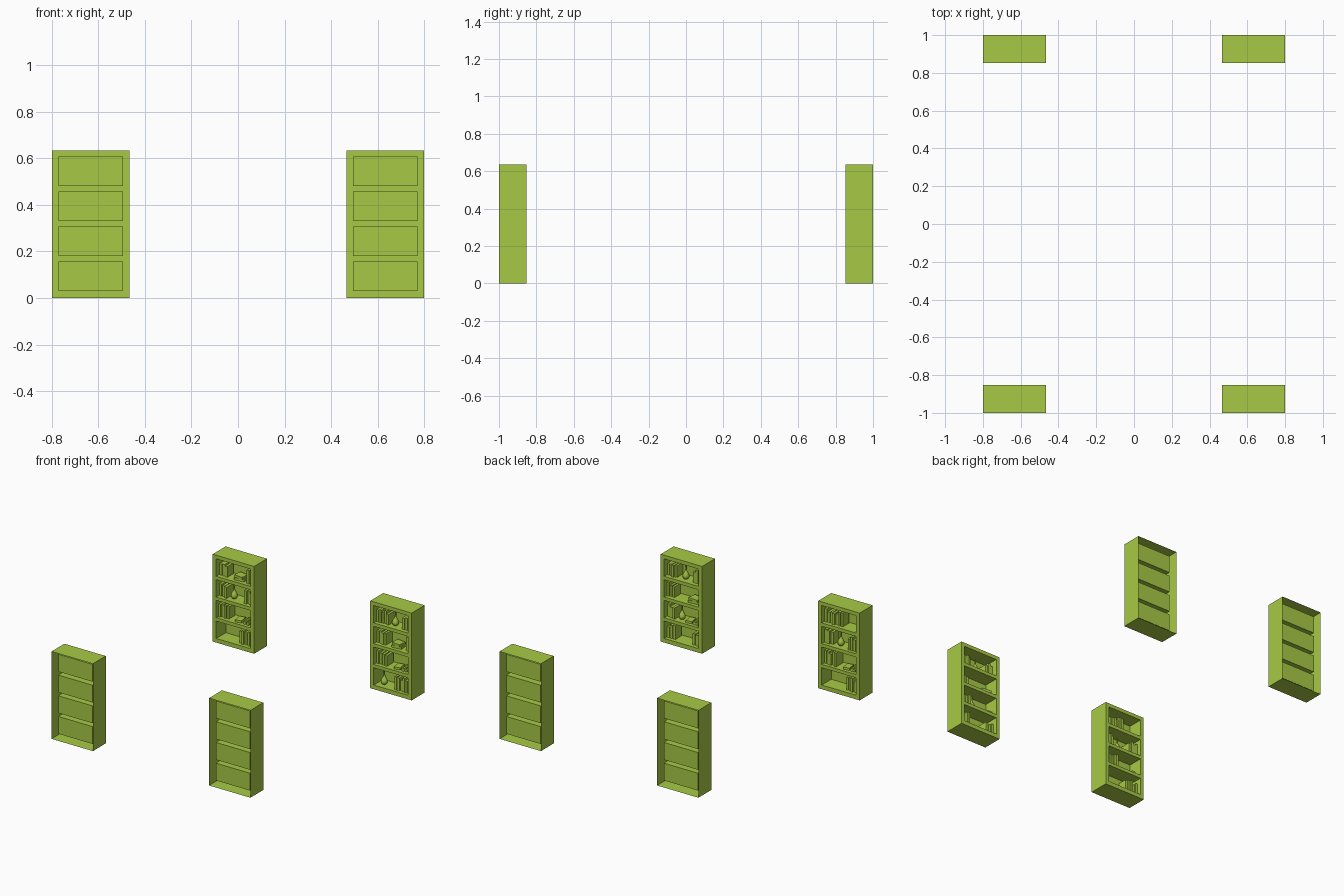
import bpy, bmesh, math, random
from mathutils import Matrix, Vector

if "Cube" in bpy.data.objects:
    bpy.data.objects.remove(bpy.data.objects["Cube"])

random.seed(4)
W, D, H = 0.333, 0.148, 0.635        # case size
U = [0.0, 0.028, 0.305, W]           # frame columns
CELL_D = 0.11
FLOORS = [0.482, 0.331, 0.1805, 0.03]  # cell floors, top row first
CELL_H = 0.126

mat = bpy.data.materials.new("green")
mat.diffuse_color = (0.39, 0.59, 0.06, 1)
mat.use_nodes = True
mat.node_tree.nodes["Principled BSDF"].inputs["Base Color"].default_value = mat.diffuse_color


def finish(bm, name, matrix, smooth=False):
    mesh = bpy.data.meshes.new(name)
    bm.transform(matrix)
    bm.to_mesh(mesh)
    bm.free()
    mesh.materials.append(mat)
    for p in mesh.polygons:
        p.use_smooth = smooth
    ob = bpy.data.objects.new(name, mesh)
    bpy.context.collection.objects.link(ob)


def quad(bm, *pts):
    bm.faces.new([bm.verts.new(p) for p in pts])


def tube(bm, u0, u1, z0, z1, y0, y1, inward):
    # four walls running along the depth
    ring = [(u0, z0), (u1, z0), (u1, z1), (u0, z1)]
    for i in range(4):
        a, b = ring[i], ring[(i + 1) % 4]
        pts = [(a[0], y0, a[1]), (b[0], y0, b[1]), (b[0], y1, b[1]), (a[0], y1, a[1])]
        quad(bm, *(pts if inward else pts[::-1]))


def case():
    # thin shell, open at the back, with four recessed compartments
    bm = bmesh.new()
    tube(bm, 0, W, 0, H, 0, D, False)
    zs = [0.0]
    for f in reversed(FLOORS):
        zs += [f, f + CELL_H]
    zs.append(H)
    for r in range(len(zs) - 1):
        for c in range(3):
            u0, u1, z0, z1 = U[c], U[c + 1], zs[r], zs[r + 1]
            hole = c == 1 and r % 2 == 1
            y = CELL_D if hole else 0
            quad(bm, (u0, y, z0), (u1, y, z0), (u1, y, z1), (u0, y, z1))
            if hole:
                tube(bm, u0, u1, z0, z1, 0, CELL_D, True)
    bmesh.ops.remove_doubles(bm, verts=bm.verts, dist=1e-5)
    return bm


def box(bm, center, size, turn=0):
    m = (Matrix.Translation(center) @ Matrix.Rotation(turn, 4, 'Z')
         @ Matrix.Diagonal((*size, 1)))
    bmesh.ops.create_cube(bm, size=1, matrix=m)


def books(bm, u0, u1, z):
    n = max(2, round((u1 - u0) / 0.022))
    step = (u1 - u0) / n
    for i in range(n):
        h, d = random.uniform(0.075, 0.1), random.uniform(0.065, 0.08)
        box(bm, (u0 + step * (i + 0.5), 0.1 - d / 2, z + h / 2), (step * 0.8, d, h))


def flat_books(bm, u0, u1, z):
    for i, turn in enumerate((0.1, -0.12)):
        box(bm, ((u0 + u1) / 2, 0.055, z + 0.009 + 0.017 * i),
            ((u1 - u0) * (0.95 - 0.12 * i), 0.06, 0.017), turn)


def scrolls(bm, u0, u1, z):
    # flat book with two rolled scrolls beside it
    mid = (u0 + u1) / 2
    box(bm, (u0 + 0.025, 0.055, z + 0.008), (0.045, 0.065, 0.016), 0.15)
    for u, turn in ((mid + 0.012, 0.1), (u1 - 0.02, -0.1)):
        m = (Matrix.Translation((u, 0.055, z + 0.012)) @ Matrix.Rotation(turn, 4, 'Z')
             @ Matrix.Rotation(math.pi / 2, 4, 'X'))
        bmesh.ops.create_cone(bm, cap_ends=True, segments=10, radius1=0.012,
                              radius2=0.012, depth=0.07, matrix=m)


def flask(bm, u, z):
    # turned teardrop bottle
    prof = [(0, 0), (0.014, 0), (0.022, 0.012), (0.023, 0.024), (0.017, 0.04),
            (0.008, 0.055), (0.005, 0.07), (0.005, 0.094), (0.008, 0.098), (0, 0.098)]
    vs = [bm.verts.new((u + r, 0.055, z + h)) for r, h in prof]
    es = [bm.edges.new(p) for p in zip(vs, vs[1:])]
    bmesh.ops.spin(bm, geom=vs + es, cent=(u, 0.055, 0), axis=(0, 0, 1),
                   angle=math.tau, steps=12, use_merge=True)
    bmesh.ops.remove_doubles(bm, verts=bm.verts, dist=1e-5)
    bmesh.ops.recalc_face_normals(bm, faces=bm.faces)


# contents per case, rows from top: b books, f flat books, s scrolls, v flask
CASES = {
    "back_left": (-0.8, False, [
        [("b", .03, .1), ("f", .15, .23), ("b", .255, .303)],
        [("b", .03, .1), ("v", .135), ("b", .235, .303)],
        [("b", .03, .11), ("s", .16, .29)],
        [("b", .19, .303)]]),
    "back_right": (0.467, False, [
        [("b", .03, .13), ("v", .165), ("b", .235, .303)],
        [("b", .03, .11), ("f", .15, .23), ("b", .26, .303)],
        [("b", .03, .12), ("s", .17, .295)],
        [("v", .075), ("b", .18, .303)]]),
    "front_right": (-0.8, True, [
        [("b", .03, .11), ("v", .165), ("b", .235, .303)],
        [("b", .03, .09), ("f", .2, .29)],
        [("b", .03, .1), ("v", .135), ("s", .18, .3)],
        [("b", .03, .1), ("b", .235, .303)]]),
    "front_left": (0.467, True, [
        [("b", .03, .18)],
        [("b", .03, .1), ("v", .145), ("b", .22, .303)],
        [("b", .03, .13), ("s", .18, .295)],
        [("b", .2, .303)]]),
}
MAKE = {"b": books, "f": flat_books, "s": scrolls}

for name, (x, turned, rows) in CASES.items():
    place = (Matrix.Rotation(math.pi if turned else 0, 4, 'Z')
             @ Matrix.Translation((x, 1 - D, 0)))
    finish(case(), name + "_bookcase", place)
    items, glass = bmesh.new(), bmesh.new()
    for z, row in zip(FLOORS, rows):
        for kind, *u in row:
            if kind == "v":
                flask(glass, u[0], z)
            else:
                MAKE[kind](items, *u, z)
    finish(items, name + "_books", place)
    finish(glass, name + "_flasks", place, True)
